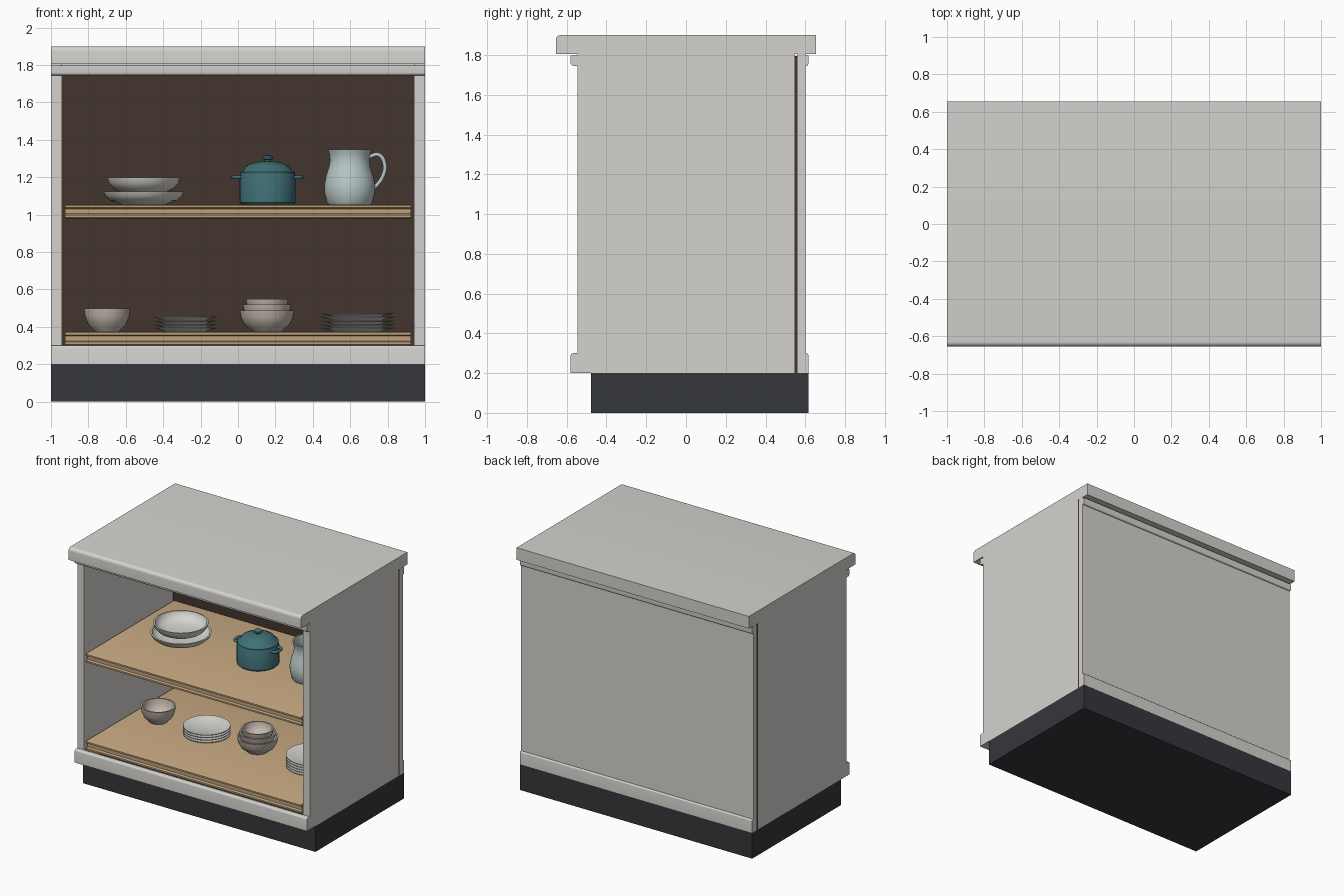
import bpy, bmesh, math
from mathutils import Matrix

if "Cube" in bpy.data.objects:
    bpy.data.objects.remove(bpy.data.objects["Cube"])


def material(name, color):
    m = bpy.data.materials.new(name)
    m.diffuse_color = (*color, 1)
    m.use_nodes = True
    m.node_tree.nodes["Principled BSDF"].inputs["Base Color"].default_value = m.diffuse_color
    return m


PAINT = material("painted_wood", (0.66, 0.65, 0.62))
DARK = material("plinth_dark", (0.035, 0.038, 0.043))
BROWN = material("back_brown", (0.055, 0.036, 0.026))
WOOD = material("shelf_wood", (0.52, 0.36, 0.20))
TEAL = material("teal_enamel", (0.05, 0.16, 0.18))
CERAMIC = material("white_ceramic", (0.68, 0.67, 0.64))
STONE = material("stoneware", (0.55, 0.48, 0.42))
GLAZE = material("pale_blue_glaze", (0.48, 0.58, 0.57))


def finish(name, bm, mat, angle=35):
    bmesh.ops.recalc_face_normals(bm, faces=bm.faces)
    me = bpy.data.meshes.new(name)
    bm.to_mesh(me)
    bm.free()
    me.materials.append(mat)
    me.shade_smooth()
    me.set_sharp_from_angle(angle=math.radians(angle))
    ob = bpy.data.objects.new(name, me)
    bpy.context.collection.objects.link(ob)
    return ob


def extrude_x(name, pts, x0, x1, mat):
    """Extrude a closed (y, z) profile along x."""
    bm = bmesh.new()
    face = bm.faces.new([bm.verts.new((x0, y, z)) for y, z in pts])
    ext = bmesh.ops.extrude_face_region(bm, geom=[face])["geom"]
    verts = [v for v in ext if isinstance(v, bmesh.types.BMVert)]
    bmesh.ops.translate(bm, verts=verts, vec=(x1 - x0, 0, 0))
    return finish(name, bm, mat)


def box(name, x, y, z, mat):
    pts = [(y[0], z[0]), (y[1], z[0]), (y[1], z[1]), (y[0], z[1])]
    return extrude_x(name, pts, x[0], x[1], mat)


def arc(cy, cz, r, a0, a1, n=6):
    angs = [math.radians(a0 + (a1 - a0) * i / n) for i in range(n + 1)]
    return [(cy + r * math.cos(a), cz + r * math.sin(a)) for a in angs]


def lathe(name, profile, loc, mat, steps=32):
    """Revolve an (r, z) profile around a vertical axis at loc."""
    bm = bmesh.new()
    vs = [bm.verts.new((r, 0, z)) for r, z in profile]
    edges = [bm.edges.new(p) for p in zip(vs, vs[1:])]
    bmesh.ops.spin(bm, geom=vs + edges, axis=(0, 0, 1), cent=(0, 0, 0),
                   angle=math.tau, steps=steps)
    bmesh.ops.remove_doubles(bm, verts=bm.verts, dist=1e-4)
    bmesh.ops.transform(bm, matrix=Matrix.Translation(loc), verts=bm.verts)
    return finish(name, bm, mat, 40)


def tube(name, pts, radius, mat):
    cu = bpy.data.curves.new(name, "CURVE")
    cu.dimensions = "3D"
    cu.bevel_depth, cu.bevel_resolution = radius, 3
    cu.resolution_u, cu.use_fill_caps = 6, True
    sp = cu.splines.new("BEZIER")
    sp.bezier_points.add(len(pts) - 1)
    for bp, p in zip(sp.bezier_points, pts):
        bp.co = p
        bp.handle_left_type = bp.handle_right_type = "AUTO"
    cu.materials.append(mat)
    ob = bpy.data.objects.new(name, cu)
    bpy.context.collection.objects.link(ob)


# Cabinet carcass
box("plinth", (-1, 1), (-0.477, 0.615), (0, 0.2), DARK)
extrude_x("countertop", [(-0.655, 1.805), (0.655, 1.805), (0.655, 1.9)]
          + arc(-0.63, 1.875, 0.025, 90, 180), -1, 1, PAINT)
for side, x in (("left", (-1, -0.942)), ("right", (0.942, 1))):
    box(side + "_side_panel", x, (-0.545, 0.545), (0.2, 1.805), PAINT)
box("inner_back_panel", (-1, 1), (0.545, 0.56), (0.2, 1.795), BROWN)
box("outer_back_panel", (-1, 1), (0.56, 0.6), (0.2, 1.805), PAINT)

# Front and back rails with a softened outer edge
extrude_x("front_bottom_rail", [(-0.545, 0.3), (-0.545, 0.2), (-0.58, 0.2)]
          + arc(-0.568, 0.288, 0.012, 180, 90, 4), -1, 1, PAINT)
extrude_x("front_top_rail", [(-0.545, 1.745), (-0.545, 1.797), (-0.58, 1.797)]
          + arc(-0.565, 1.76, 0.015, 180, 270, 4), -1, 1, PAINT)
extrude_x("back_bottom_rail", [(0.6, 0.3), (0.6, 0.2), (0.615, 0.2)]
          + arc(0.605, 0.29, 0.01, 0, 90, 4), -1, 1, PAINT)
extrude_x("back_top_rail", [(0.6, 1.745), (0.6, 1.797), (0.615, 1.797)]
          + arc(0.605, 1.755, 0.01, 0, -90, 4), -1, 1, PAINT)

# Shelves with a grooved front edge
for name, z in (("lower_shelf", 0.30), ("upper_shelf", 0.98)):
    pts = [(0.535, z), (0.535, z + 0.075), (-0.535, z + 0.075), (-0.545, z + 0.069),
           (-0.545, z + 0.057), (-0.53, z + 0.05), (-0.53, z + 0.025),
           (-0.545, z + 0.018), (-0.545, z + 0.006), (-0.535, z)]
    extrude_x(name, pts, -0.925, 0.925, WOOD)

LOW, UP, Y = 0.375, 1.055, 0.02


def bowl(name, x, z, r, h, foot, mat):
    t = 0.012
    prof = [(0, 0), (foot, 0), (foot * 1.08, h * 0.06), (foot + (r - foot) * 0.62, h * 0.32),
            (foot + (r - foot) * 0.9, h * 0.66), (r, h), (r - t, h),
            (foot + (r - foot) * 0.9 - t, h * 0.68),
            (foot + (r - foot) * 0.6 - t, h * 0.4), (foot * 0.8, t + h * 0.1), (0, t + h * 0.1)]
    lathe(name, prof, (x, Y, z), mat)


# Bowls
bowl("single_bowl", -0.70, LOW, 0.125, 0.122, 0.065, STONE)
for i, (r, z, h) in enumerate(((0.147, 0, 0.112), (0.13, 0.04, 0.105), (0.115, 0.08, 0.095))):
    bowl(f"stacked_bowl_{i + 1}", 0.155, LOW + z, r, h, r * 0.52, STONE)
bowl("wide_bowl_lower", -0.505, UP, 0.217, 0.068, 0.12, CERAMIC)
bowl("wide_bowl_upper", -0.505, UP + 0.06, 0.196, 0.083, 0.11, CERAMIC)


# Plate stacks
def plates(name, x, r, count):
    prof = [(0, 0), (r * 0.66, 0), (r * 0.72, 0.006), (r, 0.016), (r, 0.021),
            (r * 0.72, 0.013), (r * 0.64, 0.008), (0, 0.008)]
    for i in range(count):
        lathe(f"{name}_{i + 1}", prof, (x, Y, LOW + 0.0195 * i), CERAMIC)


plates("small_plate", -0.283, 0.167, 4)
plates("large_plate", 0.637, 0.196, 5)

# Cooking pot with lid, knob and lug handles
px = 0.158
lathe("pot_body", [(0, 0), (0.14, 0), (0.15, 0.01), (0.15, 0.15), (0.142, 0.165), (0, 0.165)],
      (px, Y, UP), TEAL)
lathe("pot_lid", [(0, 0.16), (0.146, 0.16), (0.146, 0.172), (0.132, 0.178), (0.115, 0.205),
                  (0.075, 0.222), (0.03, 0.23), (0, 0.231)], (px, Y, UP), TEAL)
lathe("pot_knob", [(0, 0.225), (0.016, 0.225), (0.016, 0.236), (0.028, 0.243), (0.028, 0.254),
                   (0.018, 0.262), (0, 0.263)], (px, Y, UP), TEAL, 20)
for name, s in (("left", -1), ("right", 1)):
    z = UP + 0.145
    tube(name + "_pot_handle", [(px + s * 0.14, Y - 0.045, z), (px + s * 0.175, Y - 0.035, z),
                                (px + s * 0.183, Y, z), (px + s * 0.175, Y + 0.035, z),
                                (px + s * 0.14, Y + 0.045, z)], 0.011, TEAL)

# Pitcher
jx = 0.597
lathe("pitcher", [(0, 0), (0.115, 0), (0.122, 0.01), (0.135, 0.06), (0.137, 0.1), (0.128, 0.15),
                  (0.112, 0.2), (0.106, 0.235), (0.109, 0.265), (0.118, 0.293), (0.108, 0.293),
                  (0.097, 0.235), (0.103, 0.2), (0.122, 0.13), (0.122, 0.06), (0.1, 0.015),
                  (0, 0.012)], (jx, Y, UP), GLAZE)
tube("pitcher_handle", [(jx + 0.105, Y, UP + 0.255), (jx + 0.155, Y, UP + 0.265),
                        (jx + 0.187, Y, UP + 0.215), (jx + 0.175, Y, UP + 0.145),
                        (jx + 0.125, Y, UP + 0.08)], 0.011, GLAZE)
